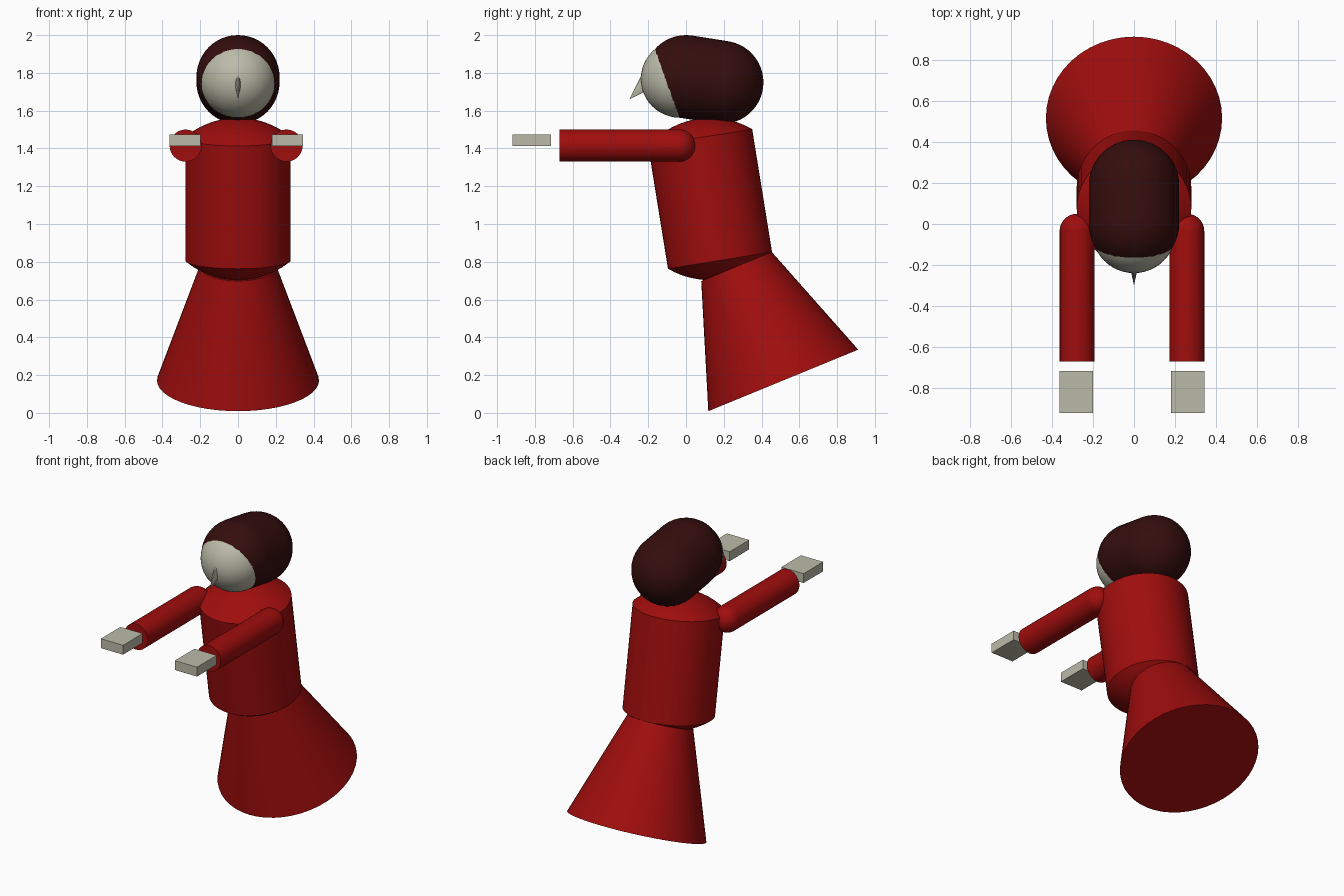
import bpy, bmesh
from math import sin, cos, pi, sqrt, radians
from mathutils import Vector, Matrix

if "Cube" in bpy.data.objects:
    bpy.data.objects.remove(bpy.data.objects["Cube"])


def material(name, rgb):
    m = bpy.data.materials.new(name)
    m.diffuse_color = (*rgb, 1)
    m.use_nodes = True
    m.node_tree.nodes["Principled BSDF"].inputs["Base Color"].default_value = m.diffuse_color
    return m


RED = material("red_robe", (0.35, 0.004, 0.004))
DARK = material("dark_hood", (0.035, 0.004, 0.004))
BONE = material("bone", (0.5, 0.5, 0.4))


def finish(name, bm, mat, angle=30):
    bmesh.ops.recalc_face_normals(bm, faces=bm.faces)
    me = bpy.data.meshes.new(name)
    bm.to_mesh(me)
    bm.free()
    me.materials.append(mat)
    ob = bpy.data.objects.new(name, me)
    bpy.context.collection.objects.link(ob)
    bpy.ops.object.select_all(action='DESELECT')
    ob.select_set(True)
    bpy.context.view_layer.objects.active = ob
    bpy.ops.object.shade_smooth_by_angle(angle=radians(angle))
    return ob


def lathe(name, profile, start, end, mat, sides=48, squash=1.0):
    """Turn (radius, height) points around the axis from start towards end."""
    start, end = Vector(start), Vector(end)
    w = (end - start).normalized()
    u = Vector((1, 0, 0))
    v = w.cross(u)
    bm = bmesh.new()
    rings = []
    for r, h in profile:
        n = 1 if r < 1e-5 else sides
        rings.append([bm.verts.new(start + w * h + u * (r * squash * cos(2 * pi * i / sides))
                                   + v * (r * sin(2 * pi * i / sides))) for i in range(n)])
    for a, b in zip(rings, rings[1:]):
        for i in range(sides):
            j = (i + 1) % sides
            quad = [a[i % len(a)], a[j % len(a)], b[j % len(b)], b[i % len(b)]]
            bm.faces.new(list(dict.fromkeys(quad)))
    for ring in (rings[0], rings[-1]):
        if len(ring) > 1:
            bm.faces.new(ring)
    return finish(name, bm, mat)


def hemisphere(r, centre, sign, n=12):
    """Profile from the pole to the equator."""
    return [(r * sin(pi / 2 * i / n), centre + sign * r * cos(pi / 2 * i / n)) for i in range(n + 1)]


def shallow_cap(r, height, level, sign, n=8):
    """Spherical cap profile from the pole to the rim."""
    R = (r * r + height * height) / (2 * height)
    return [(r * i / n, level + sign * (sqrt(R * R - (r * i / n) ** 2) - R + height)) for i in range(n + 1)]


# Flared skirt, leaning back
lo, hi = (0, 0.515, 0.172), (0, 0.2675, 0.775)
lathe("skirt", [(0.429, 0), (0.202, (Vector(hi) - Vector(lo)).length)], lo, hi, RED)

# Torso with shallow domed ends
lo, hi = (0, 0.18, 0.8075), (0, 0.075, 1.4575)
length = (Vector(hi) - Vector(lo)).length
lathe("torso", shallow_cap(0.279, 0.1, 0, -1) + shallow_cap(0.279, 0.1, length, 1)[::-1], lo, hi, RED)

# Hood: capsule sloping down to the back
front, back = (0, 0, 1.78), (0, 0.19, 1.75)
length = (Vector(back) - Vector(front)).length
lathe("hood", hemisphere(0.22, 0, -1) + hemisphere(0.22, length, 1)[::-1], front, back, DARK)

# Face
bm = bmesh.new()
bmesh.ops.create_uvsphere(bm, u_segments=48, v_segments=24, radius=0.205,
                          matrix=Matrix.Translation((0, -0.034, 1.768)))
finish("face", bm, BONE)

# Thin pointed nose
lathe("nose", [(0.05, 0), (0, 0.148)], (0, -0.195, 1.765), (0, -0.3, 1.66), BONE, sides=16, squash=0.42)

# Arms with rounded shoulders, and floating slab hands
for side, arm_x, hand_x in (("left", -0.277, -0.28), ("right", 0.257, 0.262)):
    lathe(side + "_arm", hemisphere(0.085, 0, -1) + [(0.085, 0.635)],
          (arm_x, -0.035, 1.415), (arm_x, -0.67, 1.415), RED, sides=32)
    bm = bmesh.new()
    bmesh.ops.create_cube(bm, size=1, matrix=Matrix.Translation((hand_x, -0.817, 1.444))
                          @ Matrix.Diagonal((0.163, 0.205, 0.062, 1)))
    finish(side + "_hand", bm, BONE)
